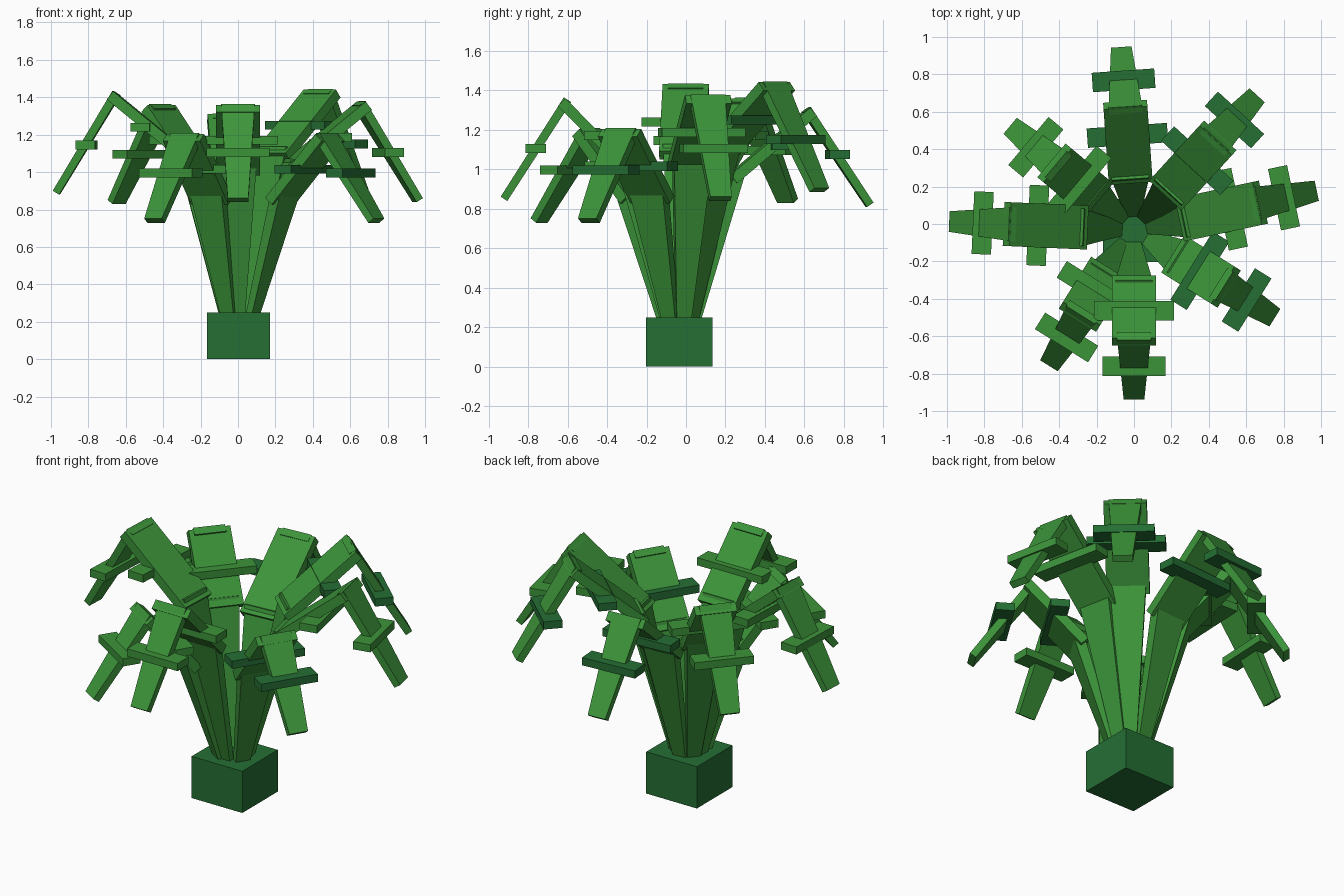
import bpy
import bmesh
import math
from mathutils import Matrix, Vector

if "Cube" in bpy.data.objects:
    bpy.data.objects.remove(bpy.data.objects["Cube"])


def material(name, rgb):
    m = bpy.data.materials.new(name)
    m.diffuse_color = (*rgb, 1)
    m.use_nodes = True
    m.node_tree.nodes["Principled BSDF"].inputs["Base Color"].default_value = m.diffuse_color
    return m


LEAF = material("leaf green", (0.045, 0.296, 0.042))
DARK = material("dark green", (0.018, 0.156, 0.034))
CENTRE = Vector((0, -0.03, 0))


def hull_box(name, corners, mat, azimuth=0.0, origin=CENTRE):
    """Six-sided solid from two rings of four corners, turned about z."""
    bm = bmesh.new()
    v = [bm.verts.new(c) for c in corners]
    bm.faces.new(v[0:4])
    bm.faces.new(v[4:8])
    for i in range(4):
        j = (i + 1) % 4
        bm.faces.new((v[i], v[j], v[4 + j], v[4 + i]))
    bmesh.ops.recalc_face_normals(bm, faces=bm.faces)
    bm.transform(Matrix.Translation(origin) @ Matrix.Rotation(azimuth, 4, 'Z'))
    me = bpy.data.meshes.new(name)
    bm.to_mesh(me)
    bm.free()
    me.materials.append(mat)
    ob = bpy.data.objects.new(name, me)
    bpy.context.collection.objects.link(ob)
    return ob


def beam(name, start, end, w0, w1, t0, t1, mat, azimuth):
    """Flat tapering plank between two (radius, height) points."""
    a, b = (Vector((p[0], 0, p[1])) for p in (start, end))
    d = (b - a).normalized()
    n = Vector((-d.z, 0, d.x))
    corners = []
    for p, w, t in ((a, w0, t0), (b, w1, t1)):
        for sy, sn in ((-1, -1), (1, -1), (1, 1), (-1, 1)):
            corners.append(p + Vector((0, sy * w / 2, 0)) + n * (sn * t / 2))
    return hull_box(name, corners, mat, azimuth)


def bar(name, r, z, length, mat, azimuth):
    """Level leaflet crossing a frond."""
    return beam(name, (r - 0.052, z), (r + 0.052, z),
                length, length, 0.046, 0.046, mat, azimuth)


# Pot
hull_box("pot", [(x, y, z) for z in (0, 0.25) for x, y in
                 ((-0.168, -0.168), (0.168, -0.168), (0.168, 0.168), (-0.168, 0.168))],
         DARK, origin=Vector((0.002, -0.034, 0)))

# Fronds: azimuth, tip radius, peak height, tip height, leaflet colour
FRONDS = [
    (94, 0.98, 1.31, 0.81, DARK),
    (47.5, 0.975, 1.44, 0.885, DARK),
    (12, 1.0, 1.375, 0.84, LEAF),
    (-32, 0.89, 1.205, 0.73, DARK),
    (-90, 0.91, 1.36, 0.84, LEAF),
    (238, 0.86, 1.205, 0.73, LEAF),
    (177.5, 0.99, 1.43, 0.88, LEAF),
    (140, 0.865, 1.36, 0.83, LEAF),
]

for i, (deg, rt, zp, zt, leaflet) in enumerate(FRONDS, 1):
    az = math.radians(deg)
    rp = rt - 0.31
    # Stalk rising from the pot
    beam(f"stalk_{i}", (0.02, 0.006), (0.3, zp - 0.31), 0.04, 0.2, 0.03, 0.06, LEAF, az)
    # Arching middle of the frond
    beam(f"frond_middle_{i}", (0.265, zp - 0.36), (rp, zp - 0.02),
         0.235, 0.235, 0.055, 0.055, LEAF, az)
    bar(f"middle_leaflet_{i}", rt - 0.475, zp - 0.19, 0.43, leaflet, az)
    # Drooping tip
    beam(f"frond_tip_{i}", (rp - 0.03, zp - 0.008), (rt - 0.018, zt + 0.01),
         0.18, 0.11, 0.045, 0.04, LEAF, az)
    bar(f"tip_leaflet_{i}", rt - 0.18, zt + 0.265, 0.335, leaflet, az)
